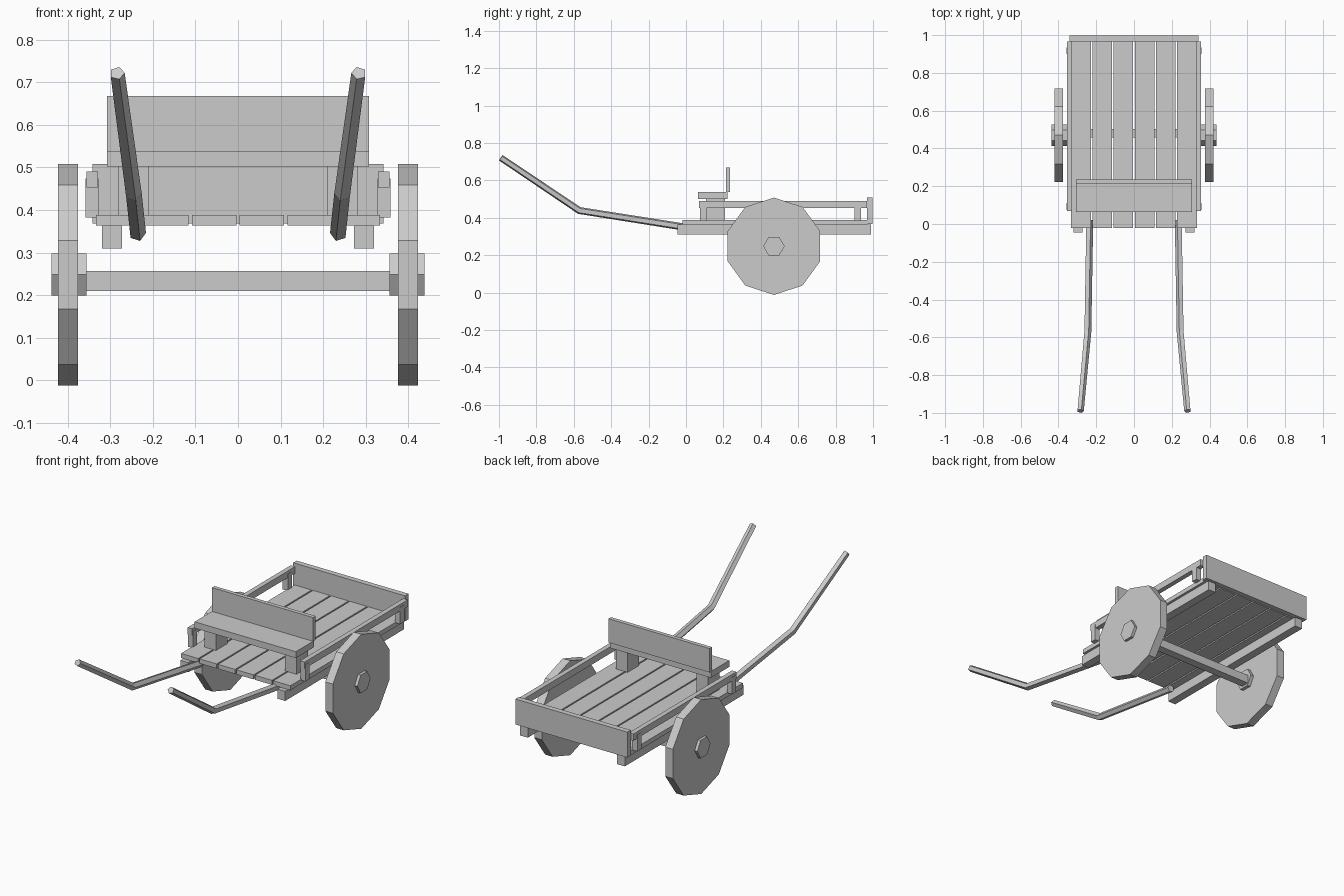
import bpy, bmesh, math
from mathutils import Vector

if "Cube" in bpy.data.objects:
    bpy.data.objects.remove(bpy.data.objects["Cube"])


def finish(name, bm):
    bmesh.ops.recalc_face_normals(bm, faces=bm.faces)
    mesh = bpy.data.meshes.new(name)
    bm.to_mesh(mesh)
    bm.free()
    obj = bpy.data.objects.new(name, mesh)
    bpy.context.collection.objects.link(obj)
    return obj


def loft(name, rings):
    bm = bmesh.new()
    loops = [[bm.verts.new(p) for p in ring] for ring in rings]
    n = len(loops[0])
    for a, b in zip(loops, loops[1:]):
        for i in range(n):
            j = (i + 1) % n
            bm.faces.new((a[i], a[j], b[j], b[i]))
    bm.faces.new(loops[0])
    bm.faces.new(loops[-1])
    return finish(name, bm)


def box(name, x0, x1, y0, y1, z0, z1):
    return loft(name, [[(x0, y0, z), (x1, y0, z), (x1, y1, z), (x0, y1, z)] for z in (z0, z1)])


def disc(name, x0, x1, radius, sides, phase):
    angles = [2 * math.pi * i / sides + phase for i in range(sides)]
    return loft(name, [[(x, 0.47 + radius * math.cos(a), 0.248 + radius * math.sin(a))
                        for a in angles] for x in (x0, x1)])


def shaft(name, s):
    path = [Vector((s * 0.236, 0.02, 0.346)), Vector((s * 0.246, -0.57, 0.439)),
            Vector((s * 0.284, -0.99, 0.721))]
    radii = (0.020, 0.020, 0.018)
    rings = []
    for i, p in enumerate(path):
        t = Vector()
        if i > 0:
            t += (p - path[i - 1]).normalized()
        if i < len(path) - 1:
            t += (path[i + 1] - p).normalized()
        t.normalize()
        side = Vector((-s, 0, 0))
        side = (side - t * side.dot(t)).normalized()
        up = t.cross(side).normalized()
        if up.z < 0:
            up = -up
        rings.append([p + radii[i] * (side * math.cos(a) + up * math.sin(a))
                      for a in (2 * math.pi * k / 5 for k in range(5))])
    return loft(name, rings)


# Floor planks
pitch = 0.674 / 6
for i in range(6):
    x = -0.337 + i * pitch
    box(f"floor_plank_{i + 1}", x + 0.004, x + pitch - 0.004, -0.02, 0.97, 0.363, 0.388)

# Tail board, seat and backrest
box("tail_board", -0.341, 0.341, 0.967, 0.997, 0.368, 0.508)
box("seat", -0.308, 0.308, 0.063, 0.222, 0.502, 0.537)
box("seat_back", -0.308, 0.308, 0.213, 0.235, 0.537, 0.668)

# Axle
box("axle", -0.37, 0.37, 0.457, 0.503, 0.21, 0.257)

# Parts repeated on both sides
for side, s in (("left", -1), ("right", 1)):
    box(f"{side}_frame_beam", s * 0.272, s * 0.319, -0.045, 0.988, 0.31, 0.363)
    box(f"{side}_side_rail", s * 0.329, s * 0.356, 0.07, 0.967, 0.453, 0.49)
    box(f"{side}_front_post", s * 0.327, s * 0.358, 0.075, 0.11, 0.382, 0.474)
    box(f"{side}_rear_post", s * 0.327, s * 0.358, 0.90, 0.935, 0.382, 0.474)
    box(f"{side}_seat_support", s * 0.21, s * 0.28, 0.108, 0.208, 0.388, 0.502)
    disc(f"{side}_wheel", s * 0.376, s * 0.422, 0.26, 10, math.pi / 10)
    disc(f"{side}_hub", s * 0.356, s * 0.438, 0.057, 6, 0)
    shaft(f"{side}_pull_shaft", s)
